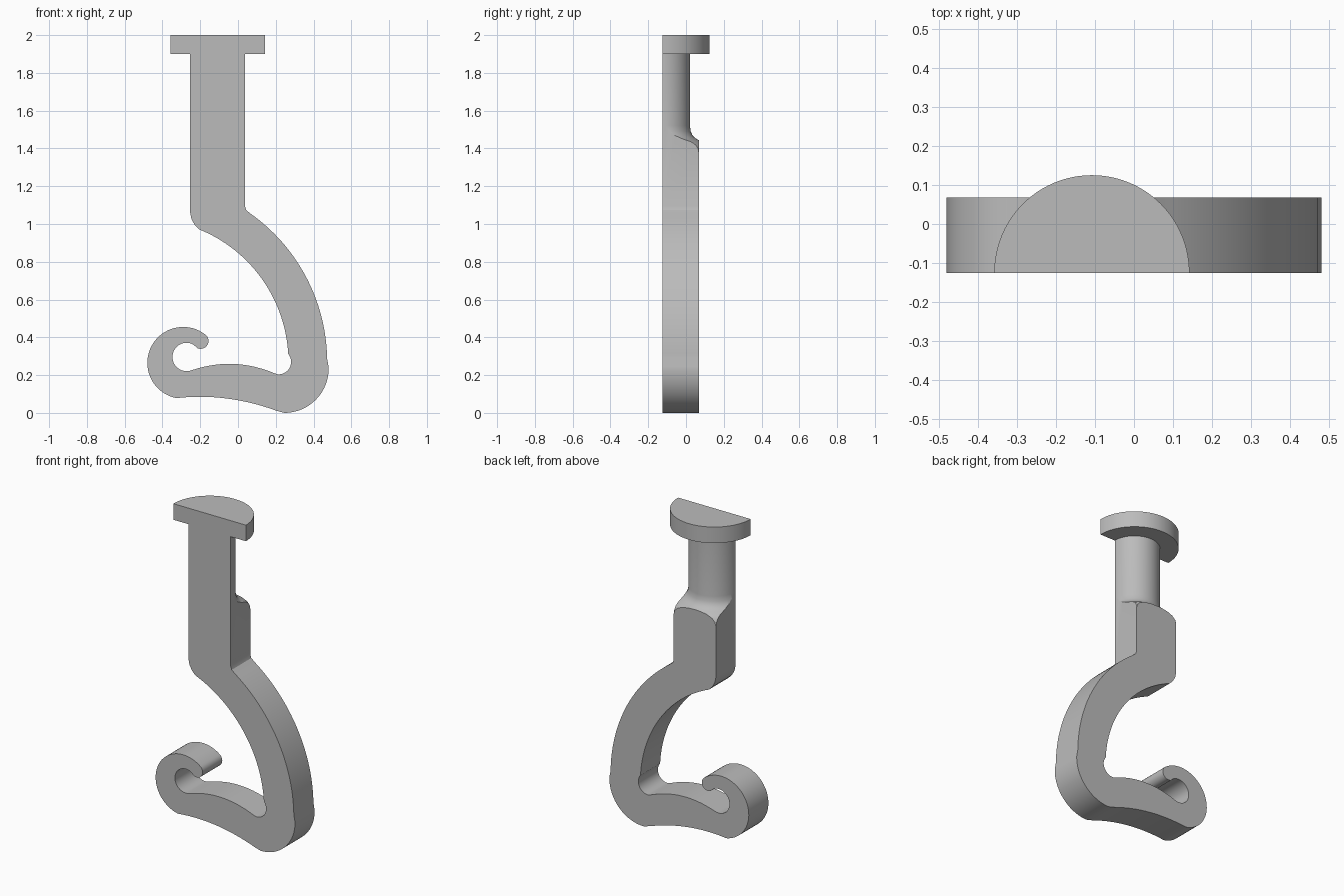
import bpy, bmesh
from math import cos, sin, radians, pi
from mathutils import Vector, Matrix

cube = bpy.data.objects.get("Cube")
if cube:
    bpy.data.objects.remove(cube)

FRONT, BACK = -0.125, 0.068      # flat front plane, back of the hook
AXIS_X = -0.108                  # stem axis lies in the front plane

grey = bpy.data.materials.new("plain grey")
grey.use_nodes = True
colour = (0.5, 0.5, 0.5, 1)
grey.diffuse_color = colour
grey.node_tree.nodes["Principled BSDF"].inputs["Base Color"].default_value = colour


def arc(cx, cz, r, start, end, n=24):
    angles = [radians(start + (end - start) * i / n) for i in range(n + 1)]
    return [(cx + r * cos(a), cz + r * sin(a)) for a in angles]


def bow(p, q, rise, n=16):
    """Shallow arch from p to q."""
    ts = [i / n for i in range(n + 1)]
    return [(p[0] + (q[0] - p[0]) * t,
             p[1] + (q[1] - p[1]) * t + 4 * rise * t * (1 - t)) for t in ts]


def make_object(name, bm):
    bmesh.ops.recalc_face_normals(bm, faces=bm.faces)
    mesh = bpy.data.meshes.new(name)
    bm.to_mesh(mesh)
    bm.free()
    mesh.materials.append(grey)
    obj = bpy.data.objects.new(name, mesh)
    bpy.context.collection.objects.link(obj)
    return obj


def prism(name, points, depth):
    bm = bmesh.new()
    face = bm.faces.new([bm.verts.new(p) for p in points])
    out = bmesh.ops.extrude_face_region(bm, geom=[face])["geom"]
    bmesh.ops.translate(bm, vec=depth, verts=[g for g in out if isinstance(g, bmesh.types.BMVert)])
    return make_object(name, bm)


def activate(obj):
    bpy.ops.object.select_all(action='DESELECT')
    obj.select_set(True)
    bpy.context.view_layer.objects.active = obj


# Hook outline: stem, sweeping arm, heel, foot and curled tip
outline = [(0.037, 1.92), (0.037, 1.095), (0.044, 1.073)]
outline += arc(-0.49, 0.27, 0.962, 54.6, 1, 32)          # outside of arm
outline += arc(0.245, 0.235, 0.235, 2, -90)              # heel
outline += bow((0.205, 0.011), (-0.32, 0.079), 0.031)    # underside
outline += arc(-0.29, 0.265, 0.19, 258, 54, 40)          # outside of curl
outline += arc(-0.198, 0.381, 0.042, 50, -115, 16)       # rounded tip
outline += [(-0.235, 0.361)]
outline += arc(-0.272, 0.296, 0.075, 72, 288, 28)        # inside of curl
outline += bow((-0.235, 0.229), (0.195, 0.209), 0.04)    # top of foot
outline += arc(0.215, 0.27, 0.066, -95, 40, 20)          # relief notch
outline += arc(-0.49, 0.27, 0.757, 4.5, 68, 32)          # inside of arm
outline += [(-0.23, 0.996), (-0.247, 1.028), (-0.254, 1.063), (-0.254, 1.92)]
hook = prism("hook_body", [(x, FRONT, z) for x, z in outline], (0, BACK - FRONT, 0))

# Turned cutter: rounds the stem and flares into the square shoulder
turned = [(0, 1.95), (0.1456, 1.95), (0.1456, 1.52), (0.15, 1.49), (0.16, 1.468),
          (0.175, 1.454), (0.19, 1.445), (0.21, 1.435), (0.227, 1.42),
          (0.238, 1.4), (0.243, 1.37), (1.5, 1.37), (1.5, -0.2), (0, -0.2)]
bm = bmesh.new()
verts = [bm.verts.new((AXIS_X + r, FRONT, z)) for r, z in turned]
edges = [bm.edges.new(pair) for pair in zip(verts, verts[1:])]
bmesh.ops.spin(bm, geom=verts + edges, cent=(AXIS_X, FRONT, 0), axis=(0, 0, 1),
               angle=2 * pi, steps=96, use_duplicate=False)
bmesh.ops.remove_doubles(bm, verts=bm.verts, dist=1e-5)
cutter = make_object("shoulder_cutter", bm)
cutter.hide_render = True

cut = hook.modifiers.new("round_stem", 'BOOLEAN')
cut.operation = 'INTERSECT'
cut.solver = 'EXACT'
cut.object = cutter
activate(hook)
bpy.ops.object.modifier_apply(modifier=cut.name)
bpy.data.objects.remove(cutter)

# Half-round flange on top of the stem
half_disc = [(x, y, 1.9) for x, y in arc(AXIS_X, FRONT, 0.25, 0, 180, 48)]
flange = prism("top_flange", half_disc, (0, 0, 0.1))

for obj in (hook, flange):
    activate(obj)
    bpy.ops.object.shade_smooth_by_angle(angle=radians(30))
